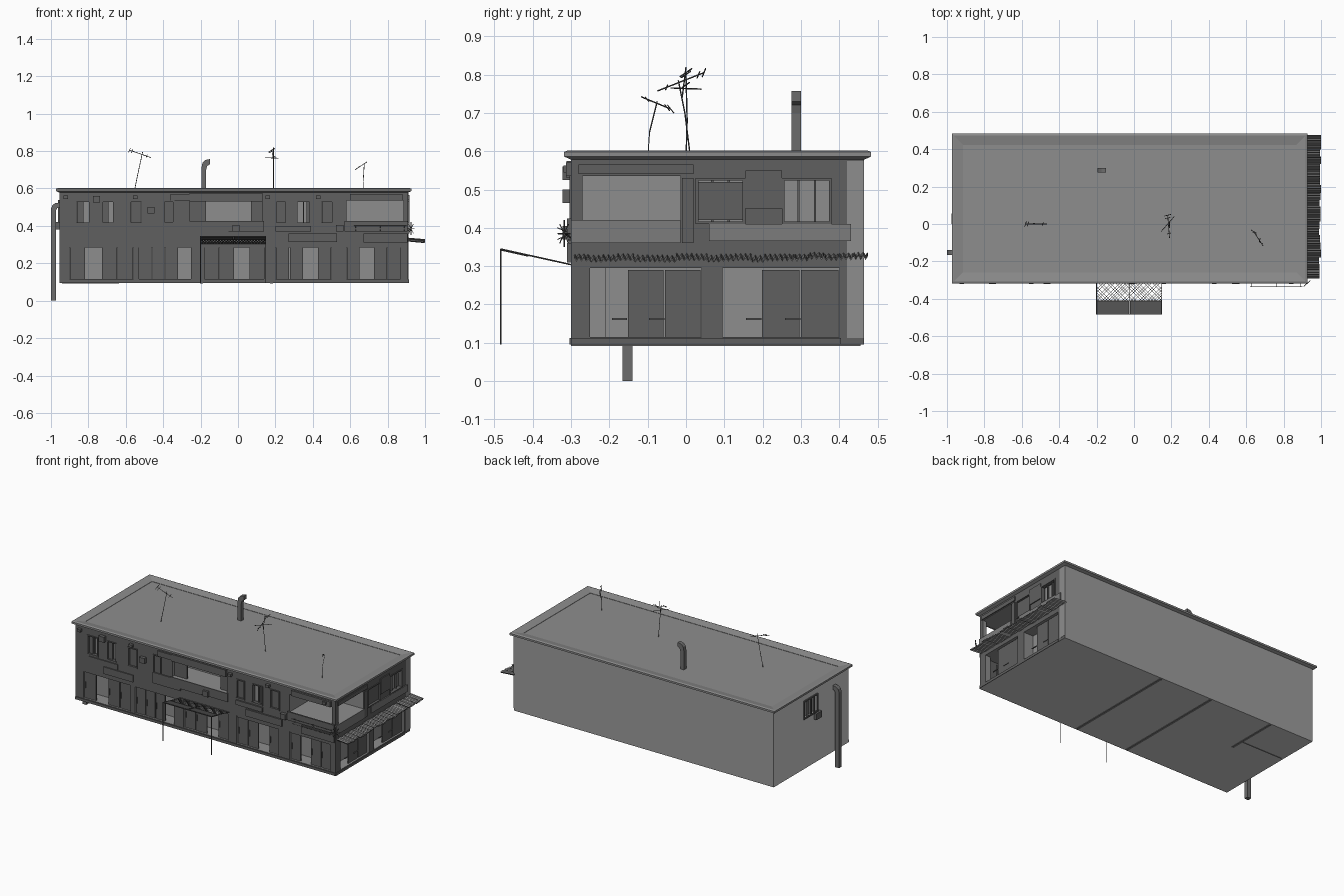
import bpy, bmesh, math, random
from mathutils import Vector

if "Cube" in bpy.data.objects:
    bpy.data.objects.remove(bpy.data.objects["Cube"])
random.seed(4)


def tint(ob, name, v):
    mat = bpy.data.materials.get(name) or bpy.data.materials.new(name)
    mat.diffuse_color = (v, v, v, 1)
    mat.use_nodes = True
    mat.node_tree.nodes["Principled BSDF"].inputs["Base Color"].default_value = mat.diffuse_color
    ob.data.materials.append(mat)
    return ob


def finish(name, bm):
    bmesh.ops.recalc_face_normals(bm, faces=bm.faces)
    me = bpy.data.meshes.new(name)
    bm.to_mesh(me)
    bm.free()
    ob = bpy.data.objects.new(name, me)
    bpy.context.collection.objects.link(ob)
    return ob


def boxes(name, items):
    """One object from (x0, x1, y0, y1, z0, z1) boxes."""
    bm = bmesh.new()
    for x0, x1, y0, y1, z0, z1 in items:
        vs = bmesh.ops.create_cube(bm, size=1)['verts']
        for v in vs:
            v.co = ((x0 + x1) / 2 + v.co.x * (x1 - x0), (y0 + y1) / 2 + v.co.y * (y1 - y0),
                    (z0 + z1) / 2 + v.co.z * (z1 - z0))
    return finish(name, bm)


def dark_boxes(name, items):
    return tint(boxes(name, items), 'facade_dark', .115)


def prism(name, outline, y0, y1):
    """XZ outline extruded along y."""
    bm = bmesh.new()
    f = bm.faces.new([bm.verts.new((x, y0, z)) for x, z in outline])
    g = bmesh.ops.extrude_face_region(bm, geom=[f])
    bmesh.ops.translate(bm, vec=(0, y1 - y0, 0), verts=[v for v in g['geom'] if isinstance(v, bmesh.types.BMVert)])
    return tint(finish(name, bm), 'pipe_grey', .15)


def rods(name, segs, r):
    """Thin four-sided rods between point pairs."""
    bm = bmesh.new()
    for a, b in segs:
        a, b = Vector(a), Vector(b)
        d = b - a
        vs = bmesh.ops.create_cone(bm, cap_ends=True, segments=4, radius1=r, radius2=r, depth=d.length)['verts']
        q = d.to_track_quat('Z', 'Y')
        for v in vs:
            v.co = q @ v.co + (a + b) / 2
    return tint(finish(name, bm), 'dark_metal', .1)


X0, X1, Y0, Y1, ZB, ZT = -.955, .91, -.30, .465, .095, .59


def front(x0, x1, z0, z1, d0, d1):   # d = depth behind the front wall
    return (x0, x1, Y0 + d0, Y0 + d1, z0, z1)


def side(y0, y1, z0, z1, d0, d1):    # d = depth behind the right wall
    return (X1 - d1, X1 - d0, y0, y1, z0, z1)


# openings
ground = [(-.90, -.56), (-.53, -.25), (-.18, .14), (.20, .50), (.58, .87)]
windows = [(-.87, -.79), (-.73, -.66), (-.58, -.51), (-.40, -.34), (.20, .26), (.31, .39), (.44, .51)]
side_ground = [(-.25, .04), (.095, .40)]
side_windows = [(.025, .155), (.25, .38)]
cuts = [front(a, b, .115, .295, -.02, .09) for a, b in ground]
cuts += [front(a, b, .41, .535, -.02, .03) for a, b in windows]
cuts += [front(-.26, .13, .425, .53, -.02, .16)]
cuts += [side(a, b, .115, .295, -.02, .07) for a, b in side_ground]
cuts += [side(a, b, .41, .53, -.02, .03) for a, b in side_windows]
cuts += [(X0 - .02, X0 + .02, .02, .16, .42, .535)]
# corner loggia: room plus its two openings
cuts += [(.58, .885, -.32, -.015, .42, .535), (.87, .93, -.27, -.015, .42, .535)]

# main building block with openings cut in
body = boxes('building_walls', [(X0, X1, Y0, Y1, ZB, ZT)])
cutter = boxes('opening_cutter', cuts)
cutter.hide_render = True
m = body.modifiers.new('openings', 'BOOLEAN')
m.operation, m.solver, m.object, m.use_self = 'DIFFERENCE', 'EXACT', cutter, True
bpy.context.view_layer.objects.active = body
bpy.ops.object.modifier_apply(modifier=m.name)
bpy.data.objects.remove(cutter)

# wall greys: dark street facades, mid back, pale end wall and underside
body.data.materials.clear()
for name, v in [('facade_dark', .115), ('back_grey', .33), ('left_pale', .85), ('underside_pale', 1), ('room_grey', .27)]:
    tint(body, name, v)
for p in body.data.polygons:
    c, n = p.center, p.normal
    if c.y < Y0 + .001 or c.x > X1 - .001:
        p.material_index = 0
    elif c.y > Y1 - .001:
        p.material_index = 1
    elif c.x < X0 + .001:
        p.material_index = 2
    elif c.z < ZB + .001:
        p.material_index = 3
    else:
        p.material_index = 4

# roof: cornice profile lofted as rectangular rings, then a sunken deck
bm = bmesh.new()
rings = []
for o, z in [(0, .578), (.018, .586), (.018, .598), (.008, .602), (-.042, .592), (-.042, .582)]:
    rings.append([bm.verts.new(p + (z,)) for p in
                  [(X0 - o, Y0 - o), (X1 + o, Y0 - o), (X1 + o, Y1 + o), (X0 - o, Y1 + o)]])
for a, b in zip(rings, rings[1:]):
    for i in range(4):
        j = (i + 1) % 4
        bm.faces.new((a[i], a[j], b[j], b[i]))
bm.faces.new(rings[-1])
bm.faces.new(rings[0][::-1])
tint(finish('roof_cornice', bm), 'roof_grey', .26)

# plinth and the seams on the underside
dark_boxes('plinth', [(X0, X1, Y0 - .004, Y0, .095, .112), (X1, X1 + .004, Y0, Y1 - .06, .095, .112)])
tint(boxes('underside_seams', [(x - .008, x + .008, Y0, Y1 - .01, .092, .096) for x in (.18, -.195)] +
           [(-.65, -.635, .12, Y1 - .01, .092, .096), (-.94, -.65, .2, .203, .092, .096)]), 'seam_grey', .2)

# ground floor shutters: four leaves per opening, one left open
leaves, handles = [], []
for k, (a, b) in enumerate(ground):
    w = (b - a) / 4
    for i in range(4):
        if i != (1, 3, 2, 2, 1)[k]:
            leaves.append(front(a + i * w + .002, a + (i + 1) * w - .002, .115, .285, .012, .02))
            handles.append(front(a + i * w + .008, a + i * w + .012, .18, .22, .006, .012))
    leaves.append(front(a, b, .285, .295, .004, .02))
for a, b in side_ground:
    w = (b - a) / 3
    for i in (1, 2):
        leaves.append(side(a + i * w + .002, a + (i + 1) * w - .002, .115, .29, .012, .02))
        handles.append(side(a + i * w - .04, a + i * w, .16, .165, .008, .014))
dark_boxes('ground_shutters', leaves)
dark_boxes('shutter_handles', handles)


def frame(put, a, b, z0, z1, mull):
    t = .007
    out = [put(a, a + t, z0, z1, -.004, .02), put(b - t, b, z0, z1, -.004, .02),
           put(a, b, z0, z0 + t, -.006, .02), put(a, b, z1 - t, z1, -.004, .02)]
    return out + [put(a + (b - a) * i / mull - .003, a + (b - a) * i / mull + .003, z0, z1, .01, .02)
                  for i in range(1, mull)]


# upper windows
frames = []
for a, b in windows:
    frames += frame(front, a, b, .41, .535, 2)
for a, b in side_windows:
    frames += frame(side, a, b, .41, .53, 3)
dark_boxes('window_frames', frames)
dark_boxes('left_window_bars', [(X0 - .008, X0, y - .004, y + .004, .42, .535) for y in (.022, .056, .09, .124, .158)]
           + [(X0 - .008, X0, .018, .162, z, z + .008) for z in (.418, .53)])
dark_boxes('half_closed_blinds',
           [front(a, b, .417, .528, .006, .014) for a, b in
            [(-.86, -.835), (-.73, -.695), (-.57, -.52), (-.40, -.345), (.205, .255), (.365, .385), (.45, .505)]] +
           [side(.03, .155, .42, .52, .006, .014)] +
           [front(-.26, -.17, .425, .53, .02, .03), front(.07, .13, .425, .53, .02, .03)])

# patchwork panels nailed to the facades
front_patches = [(-.86, -.65, .365, .40), (-.75, -.54, .315, .36), (-.40, -.20, .35, .42), (-.27, -.05, .365, .425),
                 (-.07, .14, .37, .425), (.20, .39, .37, .40), (.27, .53, .315, .36), (.57, .905, .37, .425),
                 (.67, .905, .31, .36), (-.36, -.26, .535, .57), (-.26, .13, .53, .575), (.60, .88, .535, .57)]
dark_boxes('facade_panels', [front(*p, -.006 - .0006 * i, 0) for i, p in enumerate(front_patches)] +
           [side(*p, -.006, 0) for p in [(-.28, .02, .54, .565), (.155, .25, .45, .55), (-.01, .02, .36, .53)]])
tint(boxes('side_balcony_panels', [side(-.30, -.015, .36, .42, -.007, 0), side(.06, .43, .365, .41, -.007, 0)]),
     'panel_grey', .2)
tint(boxes('side_wall_pilaster', [side(.42, Y1, .112, .575, -.002, 0)]), 'room_grey', .27)
dark_boxes('wall_boxes', [front(x, x + .038, z, z + .035, -.022, 0) for x, z in
                          [(-.775, .525), (-.485, .465), (.525, .37), (-.03, .37)]] +
           [(-.976, X0, 0, .055, .38, .42)])
dark_boxes('facade_lamps', [front(x - .012, x + .012, .545, .562, -.02, 0) for x in (-.92, -.55, .16, .43, .84)])

# drain pipe and chimney
prism('drain_pipe', [(-1, 0), (-.972, 0), (-.972, .485), (-.966, .495), (-.95, .5), (-.95, .525), (-.978, .521),
                     (-.993, .51), (-1, .49)], -.166, -.14)
prism('chimney', [(-.195, .58), (-.17, .58), (-.17, .70), (-.165, .72), (-.15, .73), (-.15, .757), (-.175, .752),
                  (-.19, .737), (-.195, .71)], .275, .30)

# corrugated side awning made of uneven sheets
bm = bmesh.new()
for s in range(20):
    x_out, dz = .988 + random.random() * .012, random.uniform(-.003, .003)
    rows = []
    for i in range(13):
        t = (s + i / 12) / 20
        y, z = -.292 + t * .767, .005 * math.cos(i * math.pi / 2) + dz
        rows.append((bm.verts.new((.905, y, .327 + z)), bm.verts.new((x_out, y, .319 + z))))
    for a, b in zip(rows, rows[1:]):
        bm.faces.new((a[0], a[1], b[1], b[0]))
awning = tint(finish('side_awning', bm), 'awning_grey', .2)
awning.modifiers.new('thickness', 'SOLIDIFY').thickness = .003


# front entrance canopy: solid outer sheets, wire mesh behind, two posts
def can(x, y):
    return (x, y, .304 + (-.30 - y) / .185 * .041)


bm = bmesh.new()
for a, b in [(-.2, -.028), (-.022, .148)]:
    bm.faces.new([bm.verts.new(can(*p)) for p in [(a, -.483), (b, -.483), (b, -.41), (a, -.41)]])
tint(finish('canopy_sheets', bm), 'sheet_grey', .08).modifiers.new('thickness', 'SOLIDIFY').thickness = .004
wires = []
for i in range(-7, 24):
    for sgn in (1, -1):
        s = -.2 + i * .0152 + (0 if sgn > 0 else .106)
        pts = [(s + sgn * t * .106, -.305 - t * .106) for t in (0, 1)]
        (xa, ya), (xb, yb) = pts
        ca, cb = (min(max(x, -.2), .148) for x in (xa, xb))
        if abs(ca - cb) > .004:
            wires.append((can(ca, ya - abs(ca - xa)), can(cb, yb + abs(cb - xb))))
rods('canopy_mesh', wires, .0007)
rods('canopy_frame', [(can(x, -.30), can(x, -.483)) for x in (-.2, -.025, .148)] +
     [(can(-.2, y), can(.148, y)) for y in (-.304, -.41, -.483)] +
     [((x, -.483, .095), can(x, -.483)) for x in (-.2, .148)], .002)


# roof antennas: bent mast, boom and cross elements
def antenna(name, mast, a, b, cross, half):
    a, b, c = Vector(a), Vector(b), Vector(cross)
    segs = list(zip(mast, mast[1:])) + [(a, b)]
    for t, k in ((0, 1), (.12, .8), (.8, .6)):
        p = a.lerp(b, t)
        segs.append((p - c * half * k, p + c * half * k))
    rods(name, segs, .0018)


antenna('antenna_left', [(-.555, 0, .58), (-.535, .003, .68), (-.51, 0, .795)],
        (-.58, 0, .805), (-.465, 0, .765), (.25, .8, .55), .02)
antenna('antenna_middle', [(.19, .012, .58), (.19, -.003, .70), (.19, -.02, .785)],
        (.18, .047, .805), (.19, -.075, .757), (.8, .2, .5), .022)
rods('antenna_middle_tip', [((.19, -.01, .74), (.19, 0, .82)), ((.145, -.04, .765), (.215, .04, .762))], .0018)
antenna('antenna_right', [(.675, -.10, .58), (.67, -.095, .65), (.675, -.075, .73)],
        (.64, -.04, .71), (.69, -.117, .742), (.7, -.4, .5), .02)

# clothes line under the corner loggia and a small dish at the corner
rods('clothes_line', [((.62, -.335, .40), (.90, -.335, .40)), ((.62, -.335, .37), (.90, -.335, .37))] +
     [((x, -.30, .385), (x, -.335, z)) for x in (.63, .76, .89) for z in (.37, .40)], .0012)
rods('corner_dish_ribs', [((.925, -.318, .385), (.925 + .018 * math.cos(a), -.318 + .016 * math.cos(a),
                                                 .385 + .035 * math.sin(a)))
                          for a in [i * math.pi / 4 for i in range(8)]] +
     [((.905, -.295, .37), (.925, -.315, .385))], .002)
